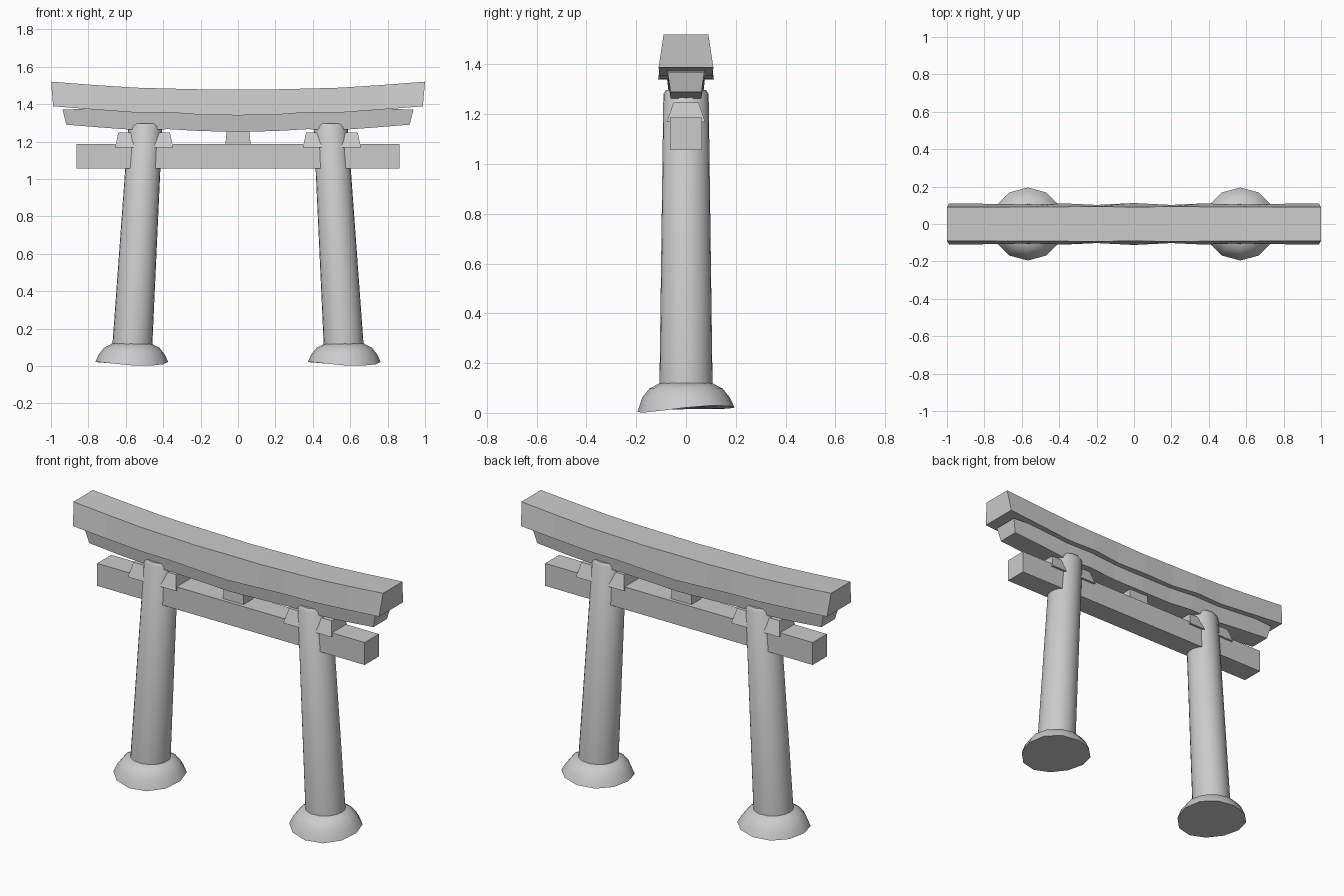
import bpy, math

if "Cube" in bpy.data.objects:
    bpy.data.objects.remove(bpy.data.objects["Cube"])

stone = bpy.data.materials.new("plain grey")
stone.diffuse_color = (0.6, 0.6, 0.6, 1)
stone.use_nodes = True
stone.node_tree.nodes["Principled BSDF"].inputs["Base Color"].default_value = stone.diffuse_color


def make(name, verts, faces, smooth=False):
    me = bpy.data.meshes.new(name)
    me.from_pydata(verts, [], faces)
    me.materials.append(stone)
    ob = bpy.data.objects.new(name, me)
    bpy.context.collection.objects.link(ob)
    if smooth:
        me.polygons.foreach_set("use_smooth", [True] * len(me.polygons))
        me.set_sharp_from_angle(angle=math.radians(40))
    return ob


def skin(name, rings, smooth=False):
    """Join equal rings of points into a closed, capped solid."""
    n = len(rings[0])
    verts = [p for r in rings for p in r]
    faces = [(a * n + i, a * n + (i + 1) % n, (a + 1) * n + (i + 1) % n, (a + 1) * n + i)
             for a in range(len(rings) - 1) for i in range(n)]
    faces.append(tuple(reversed(range(n))))
    faces.append(tuple(range((len(rings) - 1) * n, len(rings) * n)))
    return make(name, verts, faces, smooth)


def beam(name, half, end_shift=0.0):
    """Half profile rows: x, z top, z bottom, y half top, y half bottom."""
    rows = [(-r[0],) + r[1:] for r in reversed(half[1:])] + half
    rings = []
    for x, zt, zb, yt, yb in rows:
        xb = x
        if abs(x) == half[-1][0]:
            xb = x - math.copysign(end_shift, x)
        rings.append([(x, -yt, zt), (xb, -yb, zb), (xb, yb, zb), (x, yt, zt)])
    return skin(name, [list(reversed(r)) for r in rings])


def tapered_block(name, cx, z0, z1, bottom, top):
    rings = []
    for z, (hx, hy) in ((z0, bottom), (z1, top)):
        rings.append([(cx - hx, -hy, z), (cx + hx, -hy, z), (cx + hx, hy, z), (cx - hx, hy, z)])
    return skin(name, rings)


# Curved beams at the top, lightly uneven along their lower edges
beam("top_beam", [(0, 1.478, 1.340, 0.090, 0.112), (0.2, 1.479, 1.343, 0.094, 0.102),
                  (0.37, 1.483, 1.356, 0.092, 0.110), (0.55, 1.488, 1.355, 0.092, 0.104),
                  (0.78, 1.503, 1.372, 0.091, 0.108), (1.0, 1.52, 1.388, 0.090, 0.110)], 0.012)
beam("under_beam", [(0, 1.36, 1.252, 0.078, 0.066), (0.2, 1.36, 1.256, 0.076, 0.060),
                    (0.37, 1.37, 1.266, 0.076, 0.066), (0.55, 1.37, 1.262, 0.075, 0.060),
                    (0.72, 1.38, 1.274, 0.075, 0.064), (0.938, 1.37, 1.29, 0.074, 0.062)], 0.02)

# Straight tie beam and its centre strut
tapered_block("tie_beam", 0, 1.056, 1.187, (0.864, 0.065), (0.864, 0.065))
tapered_block("centre_strut", 0, 1.17, 1.28, (0.068, 0.045), (0.06, 0.04))

for side, label in ((-1, "left"), (1, "right")):
    # Round post leaning inwards, with a softened top edge
    rings = []
    for r, z in ((0.107, 0.09), (0.091, 1.28), (0.08, 1.297)):
        cx = side * (0.565 - 0.07 * (z - 0.11) / 1.18)
        rings.append([(cx + r * math.cos(i * math.tau / 24), r * math.sin(i * math.tau / 24), z)
                      for i in range(24)])
    skin(label + "_post", rings, True)

    # Flared bracket through the post
    tapered_block(label + "_bracket", side * 0.502, 1.168, 1.248, (0.155, 0.078), (0.138, 0.05))

    # Domed foot with an uneven lower rim
    rings = []
    for k, (r, z) in enumerate(((0.195, 0.017), (0.176, 0.062), (0.148, 0.097), (0.105, 0.12))):
        ring = []
        for i in range(12):
            a = i * math.tau / 12
            dz = 0.009 * math.sin(a) + 0.008 * math.sin(2 * a + 0.6) if k == 0 else 0
            ring.append((side * 0.568 + r * math.cos(a), r * math.sin(a), max(0, z + dz)))
        rings.append(ring)
    skin(label + "_foot", rings, True)
